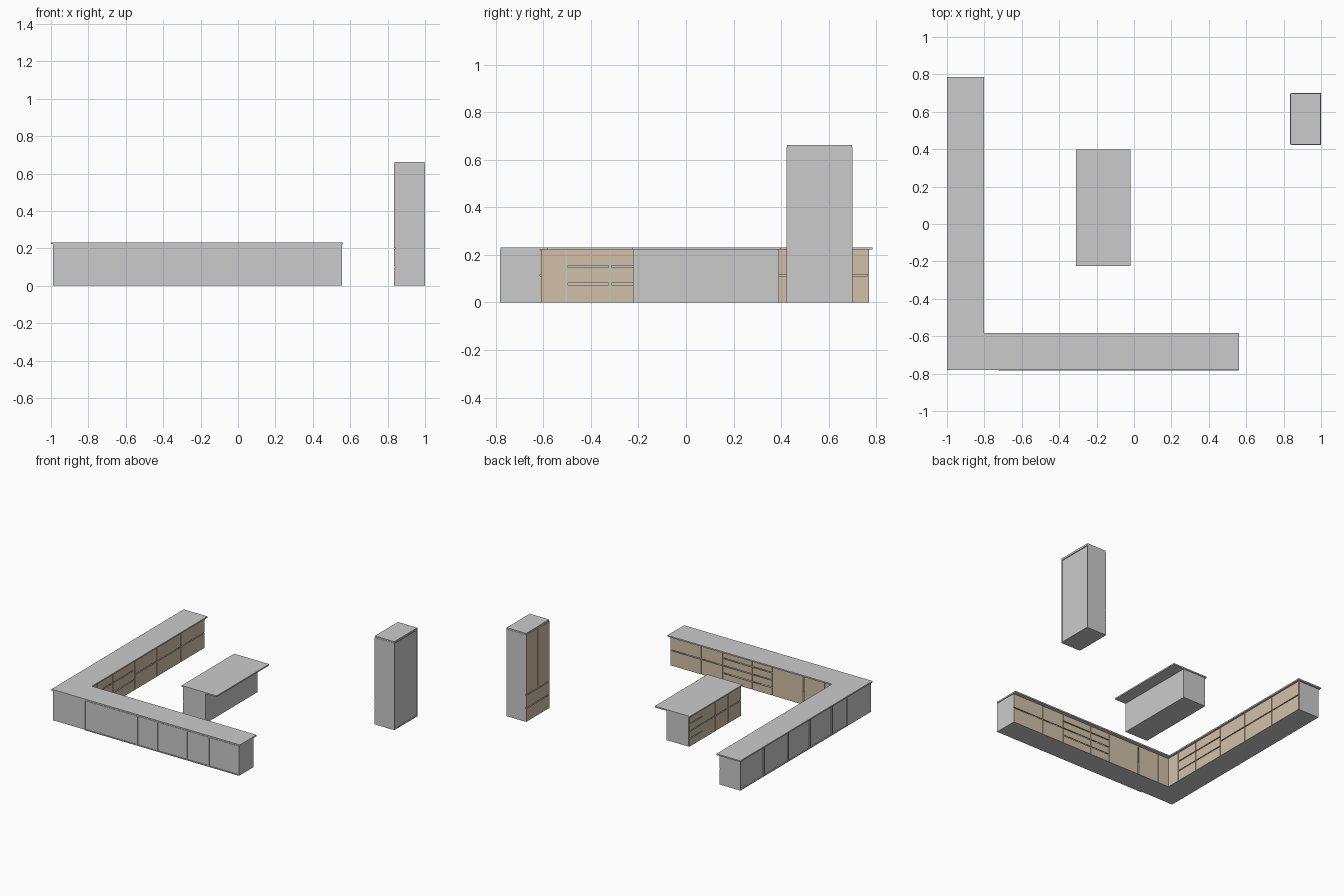
import bpy
import bmesh
from mathutils import Matrix, Vector

if "Cube" in bpy.data.objects:
    bpy.data.objects.remove(bpy.data.objects["Cube"], do_unlink=True)


def material(name, rgb):
    m = bpy.data.materials.new(name)
    m.use_nodes = True
    m.diffuse_color = (*rgb, 1)
    m.node_tree.nodes["Principled BSDF"].inputs["Base Color"].default_value = (*rgb, 1)
    return m


GREY = material("light grey", (0.6, 0.6, 0.6))
TAN = material("pale oak", (0.64, 0.53, 0.39))

PANEL = 0.006     # board thickness
TOP = 0.232       # worktop height
BODY = 0.222      # base cabinet height
ROW_GAP = 0.007
SIDE_GAP = 0.002


def finish(name, bm, mat):
    bmesh.ops.recalc_face_normals(bm, faces=bm.faces)
    mesh = bpy.data.meshes.new(name)
    bm.to_mesh(mesh)
    bm.free()
    mesh.materials.append(mat)
    obj = bpy.data.objects.new(name, mesh)
    bpy.context.collection.objects.link(obj)


def boxes(name, mat, spans):
    """One object from boxes given as ((x, x), (y, y), (z, z))."""
    bm = bmesh.new()
    for span in spans:
        centre = Vector([(a + b) / 2 for a, b in span])
        size = [abs(b - a) for a, b in span]
        bmesh.ops.create_cube(bm, size=1, matrix=Matrix.Translation(centre) @ Matrix.Diagonal((*size, 1)))
    finish(name, bm, mat)


def slab(name, mat, outline, z0, z1):
    bm = bmesh.new()
    face = bm.faces.new([bm.verts.new((x, y, z0)) for x, y in outline])
    new = bmesh.ops.extrude_face_region(bm, geom=[face])["geom"]
    bmesh.ops.translate(bm, vec=(0, 0, z1 - z0), verts=[v for v in new if isinstance(v, bmesh.types.BMVert)])
    finish(name, bm, mat)


def even_rows(count, cols=1):
    return [(i / count, (i + 1) / count, cols) for i in range(count)]


def cabinet(name, along_x, u0, u1, back, front, height, rows):
    """Open carcass with a recessed back, closed by drawer or door fronts."""
    s = 1 if front > back else -1
    inner = front - s * PANEL

    def span(u, v, z):
        return (u, v, z) if along_x else (v, u, z)

    depth = (back, inner)
    parts = [span((u0, u0 + PANEL), depth, (0, height)),
             span((u1 - PANEL, u1), depth, (0, height)),
             span((u0 + PANEL, u1 - PANEL), depth, (0, PANEL)),
             span((u0 + PANEL, u1 - PANEL), depth, (height - PANEL, height)),
             span((u0 + PANEL, u1 - PANEL), (back + s * 0.006, back + s * 0.01), (PANEL, height - PANEL))]
    boxes(name + "_carcass", GREY, parts)

    fronts = []
    for low, high, cols in rows:
        w = (u1 - u0) / cols
        z = (low * height + (ROW_GAP if low else 0), high * height - (0.002 if high == 1 else 0))
        for c in range(cols):
            u = (u0 + c * w + SIDE_GAP, u0 + (c + 1) * w - SIDE_GAP)
            fronts.append(span(u, (inner, front), z))
    boxes(name + "_fronts", TAN, fronts)


def run(name, along_x, edges, back, front, layout):
    for i, rows in enumerate(layout):
        cabinet(f"{name}_cabinet_{i + 1}", along_x, edges[i], edges[i + 1], back, front, BODY, rows)


# Front run, fronts facing the room (+y); the first unit has a door and a blind part
SOUTH_BACK, SOUTH_FRONT = -0.783, -0.607
WEST_BACK, WEST_FRONT = -0.99, -0.815
run("front_run", True, [-0.725, -0.29, -0.125, 0.12, 0.30, 0.557], SOUTH_BACK, SOUTH_FRONT,
    [[], even_rows(4), even_rows(4), even_rows(2), even_rows(2)])
boxes("corner_door", TAN, [((a, b), (SOUTH_FRONT - PANEL, SOUTH_FRONT), (0, BODY - 0.002))
                           for a, b in ((-0.547, -0.292), (-0.723, -0.555), (WEST_FRONT, -0.727))])

# Side run, fronts facing +x
run("side_run", False, [-0.503, -0.32, -0.06, 0.20, 0.487, 0.77], WEST_BACK, WEST_FRONT,
    [even_rows(3), even_rows(3), even_rows(2), even_rows(2), even_rows(2)])

# Corner body and its filler front
boxes("corner_body", GREY, [((WEST_BACK, WEST_FRONT - PANEL), (-0.776, -0.503), (0, BODY)),
                            ((WEST_FRONT - PANEL, -0.725), (-0.776, SOUTH_FRONT - PANEL), (0, BODY))])
boxes("corner_filler", TAN, [((WEST_FRONT - PANEL, WEST_FRONT), (SOUTH_FRONT, -0.507), (0, BODY - 0.002))])

# L-shaped worktop
slab("corner_worktop", GREY, [(-1, -0.78), (0.562, -0.78), (0.562, -0.583), (-0.803, -0.583),
                              (-0.803, 0.785), (-1, 0.785)], BODY, TOP)

# Island: fronts facing -x, one plain back, worktop overhanging on the other side
edges = [-0.222, -0.07, 0.085, 0.235, 0.392]
for i, count in enumerate((2, 2, 2, 4)):
    w0, w1 = edges[i], edges[i + 1]
    cabinet(f"island_cabinet_{i + 1}", False, w0, w1, -0.118, -0.302, BODY, even_rows(count))
boxes("island_back", GREY, [((-0.118, -0.112), (edges[0], edges[-1]), (0, BODY))])
boxes("island_worktop", GREY, [((-0.31, -0.02), (-0.225, 0.398), (BODY, TOP))])

# Tall cupboard: two drawers under a pair of doors, with a cap board
cabinet("tall_cupboard", False, 0.423, 0.70, 1.0, 0.835, 0.652,
        [(0, 0.15, 1), (0.15, 0.3, 1), (0.3, 1, 2)])
boxes("tall_cupboard_cap", GREY, [((0.837, 0.998), (0.425, 0.698), (0.652, 0.662))])
